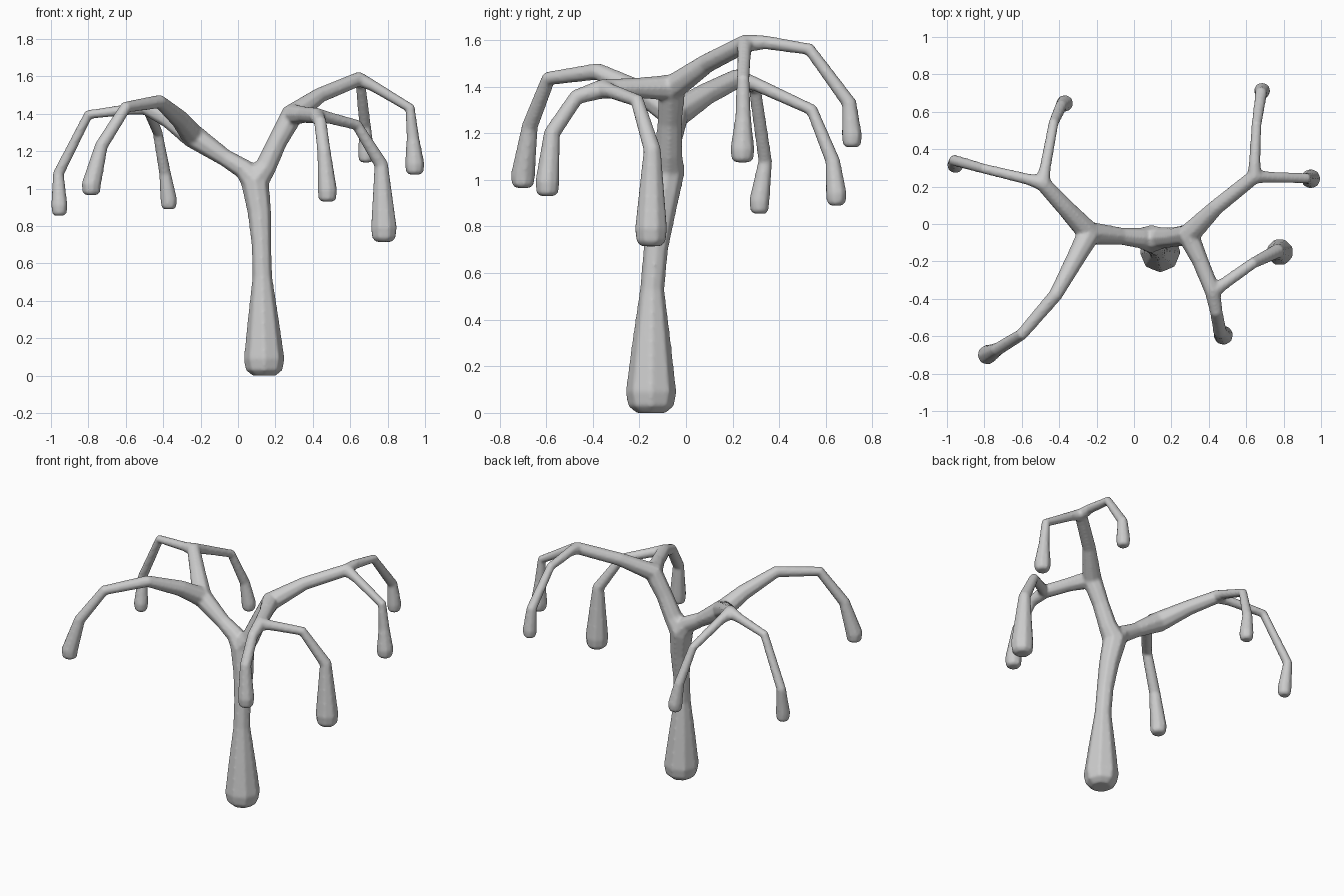
import bpy, bmesh, math
from mathutils import Vector

if "Cube" in bpy.data.objects:
    bpy.data.objects.remove(bpy.data.objects["Cube"])

SIDES = 8

# Shared branching points: (x, y, z, radius)
FORK = (.09, -.08, 1.04, .072)
LEFT = (-.24, -.05, 1.28, .062)
LEFT_BACK = (-.49, .22, 1.435, .04)
RIGHT = (.29, -.06, 1.395, .058)
RIGHT_BACK = (.645, .255, 1.585, .037)
RIGHT_FRONT = (.42, -.36, 1.39, .04)


def flared(p, r):
    """Same point with another radius."""
    return (*p[:3], r)


def tube(bm, points, closed_start=False):
    """Tapered eight-sided tube through points."""
    pos = [Vector(p[:3]) for p in points]
    rad = [p[3] for p in points]
    side = None
    rings = []
    for i, (c, r) in enumerate(zip(pos, rad)):
        before = (c - pos[i - 1]).normalized() if i else Vector()
        after = (pos[i + 1] - c).normalized() if i < len(pos) - 1 else Vector()
        t = (before + after).normalized()
        if side is None:
            side = t.cross(Vector((0, 1, 0) if abs(t.y) < .8 else (1, 0, 0)))
        side = (side - t * side.dot(t)).normalized()
        up = t.cross(side)
        r = r * 1.03 + .002
        rings.append([bm.verts.new(c + r * (math.cos(a) * side + math.sin(a) * up))
                      for a in (2 * math.pi * k / SIDES for k in range(SIDES))])
    for a, b in zip(rings, rings[1:]):
        for k in range(SIDES):
            n = (k + 1) % SIDES
            bm.faces.new((a[k], a[n], b[n], b[k]))
    bm.faces.new(rings[0][::-1])
    bm.faces.new(rings[-1])


def hanging_arm(bm, points, bottom):
    """Arm whose last point is a swollen tip with a bevelled end at height bottom."""
    x, y, z, r = points[-1]
    tip = [(x, y, bottom + .3 * r, r * .9), (x, y, bottom, r * .6)]
    tube(bm, points + tip)


bm = bmesh.new()

# Trunk with a swollen foot
tube(bm, [(.14, -.15, 0, .06), (.14, -.15, .03, .095), (.14, -.15, .09, .105),
          (.135, -.148, .3, .08), (.13, -.145, .53, .05), (.125, -.13, .7, .05),
          (.115, -.105, .87, .06), FORK, (.08, -.075, 1.08, .045)])

# Main limbs
tube(bm, [FORK, (.03, -.075, 1.105, .052), (-.07, -.065, 1.165, .044), LEFT,
          (-.37, .09, 1.37, .046), LEFT_BACK, (-.51, .235, 1.44, .025)])
tube(bm, [FORK, (.15, -.075, 1.12, .055), (.21, -.07, 1.25, .05), RIGHT,
          (.44, .09, 1.5, .04), RIGHT_BACK, (.66, .27, 1.59, .022)])
tube(bm, [flared(RIGHT, .055), (.355, -.2, 1.395, .042), RIGHT_FRONT,
          (.425, -.38, 1.39, .025)])

# Hanging arms on the left
hanging_arm(bm, [flared(LEFT, .06), (-.31, -.18, 1.37, .048), (-.42, -.38, 1.465, .035),
                 (-.6, -.59, 1.435, .03), (-.73, -.67, 1.23, .033),
                 (-.785, -.70, 1.02, .05)], .965)
hanging_arm(bm, [LEFT_BACK, (-.57, .24, 1.425, .028), (-.8, .295, 1.395, .025),
                 (-.96, .34, 1.08, .028), (-.955, .315, .91, .042)], .855)
hanging_arm(bm, [LEFT_BACK, (-.475, .3, 1.41, .028), (-.43, .54, 1.3, .025),
                 (-.39, .63, 1.08, .03), (-.37, .645, .94, .043)], .89)

# Hanging arms on the right
hanging_arm(bm, [RIGHT_BACK, (.72, .25, 1.55, .028), (.92, .245, 1.43, .026),
                 (.935, .245, 1.27, .032), (.945, .242, 1.13, .05)], 1.075)
hanging_arm(bm, [RIGHT_BACK, (.645, .34, 1.59, .028), (.655, .53, 1.56, .025),
                 (.68, .70, 1.33, .03), (.685, .712, 1.19, .042)], 1.14)
hanging_arm(bm, [RIGHT_FRONT, (.44, -.47, 1.355, .032), (.46, -.575, 1.2, .034),
                 (.478, -.595, .99, .05)], .93)
hanging_arm(bm, [RIGHT_FRONT, (.48, -.32, 1.38, .03), (.635, -.21, 1.34, .028),
                 (.765, -.145, 1.13, .036), (.78, -.15, .79, .069)], .715)

bmesh.ops.recalc_face_normals(bm, faces=bm.faces)
mesh = bpy.data.meshes.new("branching_tree")
bm.to_mesh(mesh)
bm.free()
tree = bpy.data.objects.new("branching_tree", mesh)
bpy.context.collection.objects.link(tree)

grey = bpy.data.materials.new("plain grey")
grey.diffuse_color = (.6, .6, .6, 1)
grey.use_nodes = True
grey.node_tree.nodes["Principled BSDF"].inputs["Base Color"].default_value = grey.diffuse_color
mesh.materials.append(grey)

# Fuse the tubes into one skin with soft crotches
fuse = tree.modifiers.new("fuse", 'REMESH')
fuse.mode = 'VOXEL'
fuse.voxel_size = .009
fuse.use_smooth_shade = True
soften = tree.modifiers.new("soften", 'SMOOTH')
soften.factor = .5
soften.iterations = 6
bpy.context.view_layer.objects.active = tree
tree.select_set(True)
for name in ("fuse", "soften"):
    bpy.ops.object.modifier_apply(modifier=name)
bpy.ops.object.shade_smooth()
